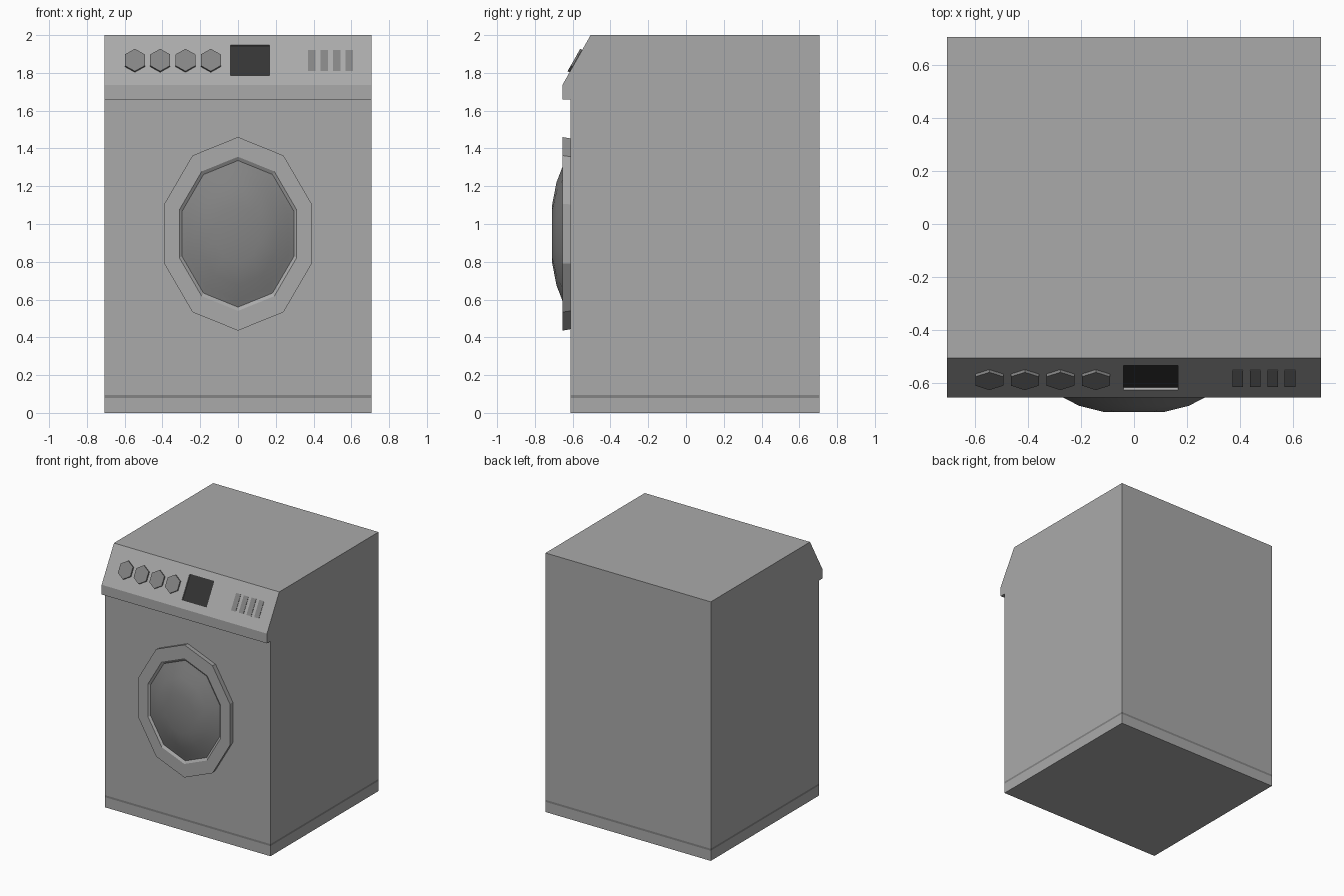
import bpy, bmesh
from math import sin, cos, pi
from mathutils import Matrix, Vector

if "Cube" in bpy.data.objects:
    bpy.data.objects.remove(bpy.data.objects["Cube"])


def material(name, v):
    m = bpy.data.materials.new(name)
    m.diffuse_color = (v, v, v, 1)
    m.use_nodes = True
    m.node_tree.nodes["Principled BSDF"].inputs["Base Color"].default_value = m.diffuse_color
    return m


grey = material("grey", 0.4)
dark_grey = material("dark_grey", 0.23)
black = material("black", 0.035)


def finish(name, bm, mat):
    bmesh.ops.recalc_face_normals(bm, faces=bm.faces)
    me = bpy.data.meshes.new(name)
    bm.to_mesh(me)
    bm.free()
    ob = bpy.data.objects.new(name, me)
    bpy.context.collection.objects.link(ob)
    me.materials.append(mat)
    return ob


def frame(u, v, n, origin):
    return Matrix.Translation(origin) @ Matrix((u, v, n)).transposed().to_4x4()


def prism(name, outline, matrix, d0, d1, mat=grey):
    """Extrude a 2D outline from depth d0 to d1 in a local frame."""
    bm = bmesh.new()
    a, b = ([bm.verts.new(matrix @ Vector((u, v, d))) for u, v in outline] for d in (d0, d1))
    bm.faces.new(a)
    bm.faces.new(b)
    n = len(a)
    for i in range(n):
        j = (i + 1) % n
        bm.faces.new((a[i], a[j], b[j], b[i]))
    return finish(name, bm, mat)


def rect(u0, u1, v0, v1):
    return [(u0, v0), (u1, v0), (u1, v1), (u0, v1)]


def door_loft(name, rings, cap=False, mat=grey):
    """Join ten-sided ovals given as (width radius, height radius, y)."""
    bm = bmesh.new()
    loops = [[bm.verts.new((rx * sin(i * pi / 5), y, 0.948 + rz * cos(i * pi / 5)))
              for i in range(10)] for rx, rz, y in rings]
    for a, b in zip(loops, loops[1:]):
        for i in range(10):
            j = (i + 1) % 10
            bm.faces.new((a[i], a[j], b[j], b[i]))
    if cap:
        bm.faces.new(loops[-1])
        bm.faces.new(loops[0])
    return finish(name, bm, mat)


side = frame((0, 1, 0), (0, 0, 1), (1, 0, 0), (0, 0, 0))
slope_up = Vector((0, 0.15, 0.265)).normalized()
slope_out = Vector((1, 0, 0)).cross(slope_up)
panel = frame((1, 0, 0), slope_up, slope_out, (0, -0.58, 1.8675))
W, F, B = 0.706, -0.612, 0.706

# Cabinet with overhanging sloped control panel
cabinet = prism("cabinet", [(F, 0.094), (B, 0.094), (B, 2), (-0.505, 2), (-0.655, 1.735),
                            (-0.655, 1.66), (F, 1.66)], side, -W, W)

# Plinth below a thin dark band
prism("plinth_band", rect(F, B, 0.078, 0.094), side, -W, W, dark_grey)
prism("plinth", rect(F, B, 0, 0.078), side, -W, W)

# Recessed display
screen_outline = rect(-0.04, 0.167, -0.093, 0.093)
cutter = prism("display_cutter", screen_outline, panel, -0.012, 0.05, black)
cutter.hide_render = True
cutter.hide_viewport = True
cut = cabinet.modifiers.new("display_recess", "BOOLEAN")
cut.operation = "DIFFERENCE"
cut.solver = "EXACT"
cut.object = cutter
prism("display", screen_outline, panel, -0.014, -0.011, black)

# Hexagonal knobs
for k in range(4):
    cx = -0.546 + k * 0.134
    prism(f"knob_{k + 1}", [(cx + 0.061 * sin(i * pi / 3), 0.068 * cos(i * pi / 3) - 0.006)
                            for i in range(6)], panel, -0.005, 0.012, dark_grey)

# Buttons
for k in range(4):
    cx = 0.391 + k * 0.066
    prism(f"button_{k + 1}", rect(cx - 0.02, cx + 0.02, -0.067, 0.06), panel, -0.003, 0.003, dark_grey)

# Door ring with tapered opening
door_loft("door_ring", [(0.404, 0.505, F), (0.41, 0.5125, -0.655),
                        (0.327, 0.408, -0.655), (0.311, 0.388, -0.643)])

# Bulging door glass
R = (0.311, 0.388)
glass = door_loft("door_glass", [(R[0] * f, R[1] * f, y) for f, y in
                                 ((1, -0.615), (1, -0.643), (0.9, -0.656), (0.7, -0.686), (0.39, -0.709))],
                  True, dark_grey)
bpy.ops.object.select_all(action="DESELECT")
glass.select_set(True)
bpy.context.view_layer.objects.active = glass
bpy.ops.object.shade_smooth_by_angle(angle=pi / 4)
